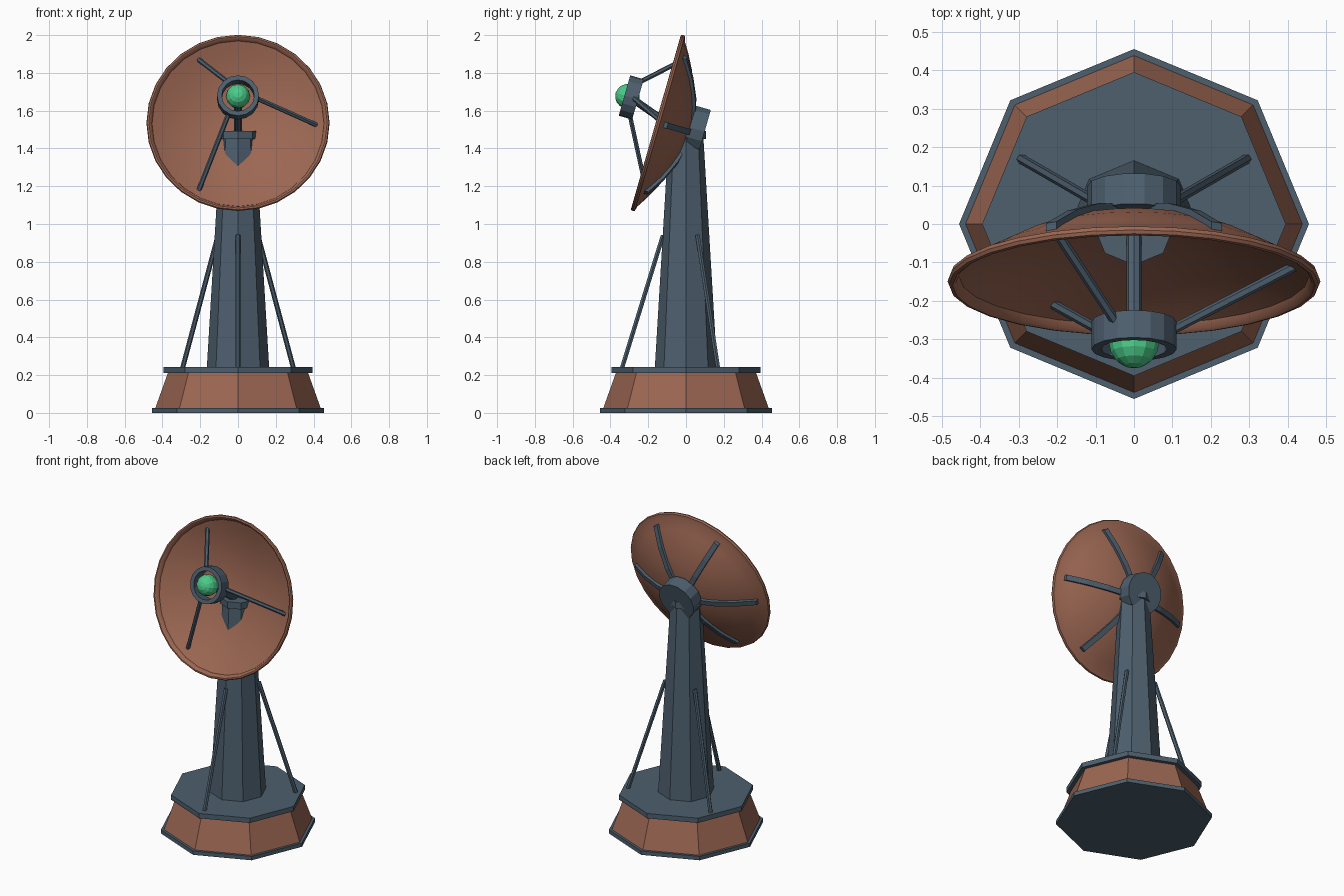
import bpy, bmesh, math
from mathutils import Vector, Matrix

if "Cube" in bpy.data.objects:
    bpy.data.objects.remove(bpy.data.objects["Cube"])

def material(name, rgb):
    m = bpy.data.materials.new(name)
    m.diffuse_color = (*rgb, 1)
    m.use_nodes = True
    m.node_tree.nodes["Principled BSDF"].inputs["Base Color"].default_value = m.diffuse_color
    return m

COPPER = material("copper", (0.33, 0.135, 0.085))
SLATE = material("slate", (0.075, 0.115, 0.155))
GREEN = material("signal_green", (0.07, 0.60, 0.25))

TILT = Matrix.Rotation(math.radians(74), 4, 'X')   # local z = dish facing direction

def frame(y, z):
    return Matrix.Translation((0, y, z)) @ TILT

def finish(name, bm, mat, matrix=None, smooth=False):
    bmesh.ops.recalc_face_normals(bm, faces=bm.faces)
    if matrix is not None:
        bm.transform(matrix)
    me = bpy.data.meshes.new(name)
    bm.to_mesh(me)
    bm.free()
    me.materials.append(mat)
    ob = bpy.data.objects.new(name, me)
    bpy.context.collection.objects.link(ob)
    if smooth:
        bpy.context.view_layer.objects.active = ob
        ob.select_set(True)
        bpy.ops.object.shade_smooth_by_angle(angle=math.radians(40))
        ob.select_set(False)
    return ob

def lathe(name, profile, n, mat, matrix=None, closed=False, smooth=False):
    """Spin (radius, height) points round z; open ends are capped."""
    bm = bmesh.new()
    rings = []
    for r, z in profile:
        if r == 0:
            rings.append([bm.verts.new((0, 0, z))] * n)
        else:
            rings.append([bm.verts.new((r * math.cos(2 * math.pi * k / n),
                                        r * math.sin(2 * math.pi * k / n), z)) for k in range(n)])
    pairs = list(zip(rings, rings[1:])) + ([(rings[-1], rings[0])] if closed else [])
    for a, b in pairs:
        for k in range(n):
            j = (k + 1) % n
            bm.faces.new(list(dict.fromkeys((a[k], a[j], b[j], b[k]))))
    if not closed:
        for ring in (rings[0], rings[-1]):
            if ring[0] is not ring[1]:
                bm.faces.new(ring)
    return finish(name, bm, mat, matrix, smooth)

def bar(name, a, b, r, mat, n=6):
    a, b = Vector(a), Vector(b)
    d = b - a
    m = Matrix.Translation(a) @ d.to_track_quat('Z', 'Y').to_matrix().to_4x4()
    return lathe(name, [(r, 0), (r, d.length)], n, mat, m)

# Octagonal base
lathe("base_foot_plate", [(0.455, 0), (0.455, 0.025)], 8, SLATE)
lathe("base_body", [(0.438, 0.025), (0.37, 0.215)], 8, COPPER)
lathe("base_top_plate", [(0.395, 0.212), (0.395, 0.243)], 8, SLATE)

# Tapered tower with collar
lathe("tower", [(0.165, 0.24), (0.092, 1.46)], 8, SLATE)
lathe("tower_collar", [(0.107, 1.45), (0.107, 1.492)], 8, SLATE)

# Three tower braces
for i, deg in enumerate((30, 150, 270)):
    c, s = math.cos(math.radians(deg)), math.sin(math.radians(deg))
    bar(f"tower_brace_{i + 1}", (0.338 * c, 0.338 * s, 0.24), (0.122 * c, 0.122 * s, 0.94), 0.013, SLATE)

# Dish: hollow bowl with rounded lip
DISH = frame(-0.152, 1.536)
R, D_IN, D_OUT = 0.485, 0.138, 0.175

def bowl(r, d):
    return -d * (1 - (r / R) ** 2)

inner = [(r, bowl(r, D_IN)) for r in (0, 0.08, 0.16, 0.24, 0.32, 0.40, 0.455)]
lip = [(0.463, 0.002), (0.472, 0.008), (0.481, 0.006), (0.485, -0.003), (0.481, -0.014)]
outer = [(r, bowl(r, D_OUT)) for r in (0.455, 0.40, 0.32, 0.24, 0.16, 0.08, 0)]
lathe("dish", inner + lip + outer, 28, COPPER, DISH, smooth=True)

# Bent ribs on the back of the dish
for i in range(6):
    bm = bmesh.new()
    sections = []
    for r in (0.09, 0.20, 0.32, 0.43):
        z = bowl(r, D_OUT)
        sections.append([bm.verts.new((r, w, z + h)) for w, h in
                         ((-0.016, 0.008), (0.016, 0.008), (0.016, -0.018), (-0.016, -0.018))])
    for a, b in zip(sections, sections[1:]):
        for k in range(4):
            j = (k + 1) % 4
            bm.faces.new((a[k], a[j], b[j], b[k]))
    bm.faces.new(sections[0])
    bm.faces.new(sections[-1])
    finish(f"dish_rib_{i + 1}", bm, SLATE, DISH @ Matrix.Rotation(math.radians(60 * i), 4, 'Z'))

# Hub joining dish and tower
lathe("dish_hub", [(0.122, -0.04), (0.122, 0.042)], 14, SLATE, frame(0.06, 1.5))

# Receiver ring, glowing ball and supports
RING = frame(-0.29, 1.67)
lathe("receiver_ring", [(0.111, -0.037), (0.111, 0.037), (0.086, 0.037), (0.086, -0.037)],
      16, SLATE, RING, closed=True)
ball = [(0.065 * math.sin(math.pi * k / 8), 0.065 * math.cos(math.pi * k / 8)) for k in range(1, 8)]
lathe("receiver_ball", [(0, 0.065)] + ball + [(0, -0.065)], 12, GREEN,
      Matrix.Translation((0, -0.31, 1.676)) @ TILT)
bar("receiver_arm", (0, 0.0, 1.465), (0, -0.28, 1.66), 0.02, SLATE, 8)
for i in range(3):
    a = math.radians(120 * i)
    c, s = math.cos(a), math.sin(a)
    start = DISH @ Vector((0.415 * c, 0.415 * s, bowl(0.415, D_IN) - 0.005))
    end = RING @ Vector((0.098 * c, 0.098 * s, -0.015))
    bar(f"receiver_strut_{i + 1}", start, end, 0.013, SLATE)
